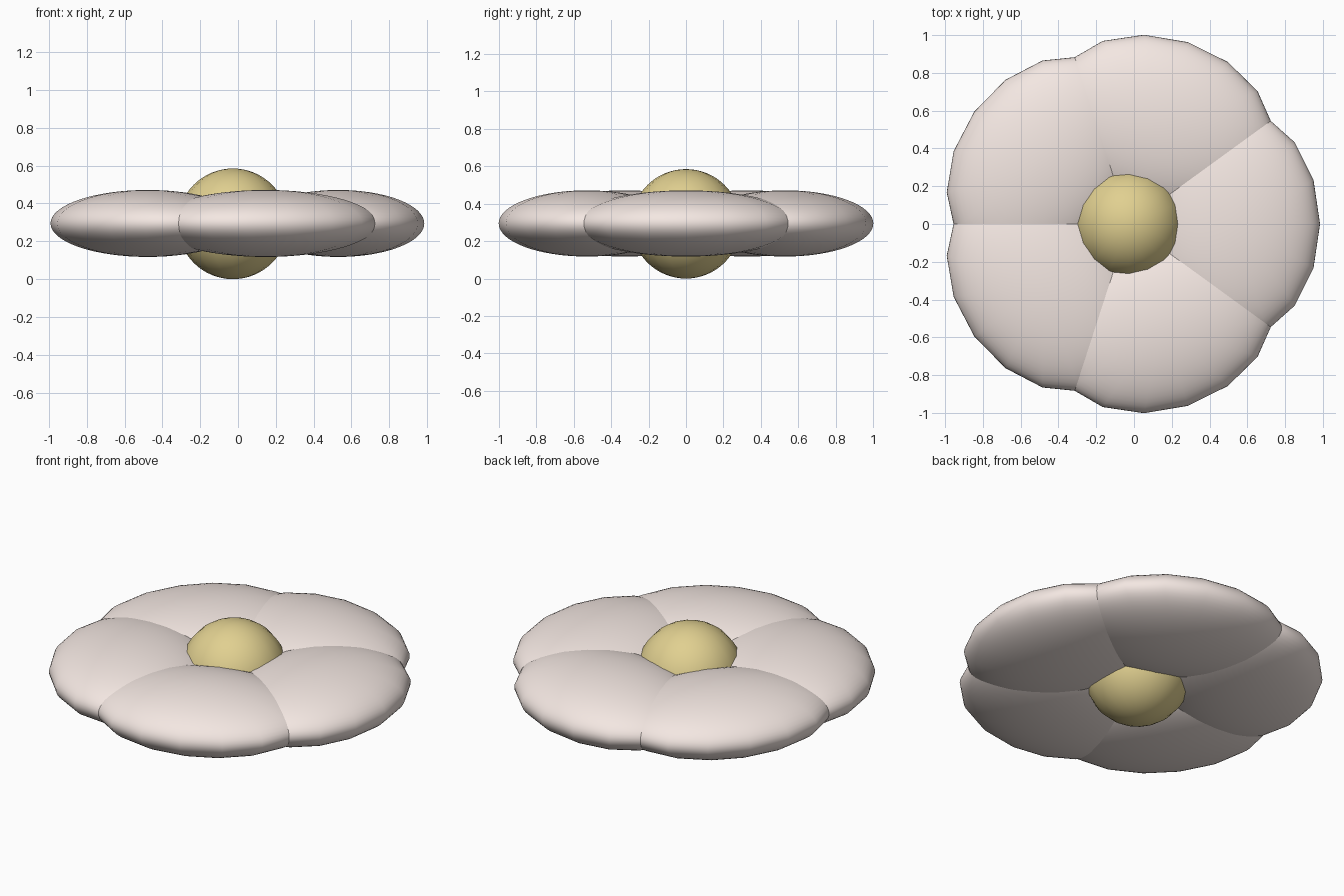
import bpy
import math

if "Cube" in bpy.data.objects:
    bpy.data.objects.remove(bpy.data.objects["Cube"])

CX, CZ = -0.027, 0.2925      # flower axis and mid height


def material(name, rgb):
    m = bpy.data.materials.new(name)
    m.diffuse_color = (*rgb, 1.0)
    m.use_nodes = True
    m.node_tree.nodes["Principled BSDF"].inputs["Base Color"].default_value = m.diffuse_color
    return m


def ellipsoid(name, loc, radii, angle, mat):
    bpy.ops.mesh.primitive_uv_sphere_add(segments=16, ring_count=32, radius=1,
                                         location=loc, rotation=(0, 0, angle))
    ob = bpy.context.object
    ob.name = name
    ob.scale = radii
    bpy.ops.object.transform_apply(location=False, rotation=False, scale=True)
    bpy.ops.object.shade_smooth()
    ob.data.materials.append(mat)
    return ob


petal_mat = material("petal_pink", (0.90, 0.80, 0.76))
centre_mat = material("centre_yellow", (0.75, 0.63, 0.28))

# Round flower centre
ellipsoid("flower_centre", (CX, 0, CZ), (0.2925, 0.2925, 0.2925), 0, centre_mat)

# Five overlapping flattened petals
for i in range(5):
    a = i * math.tau / 5
    d = 0.557
    ellipsoid(f"petal_{i + 1}", (CX + d * math.cos(a), d * math.sin(a), CZ + 0.002),
              (0.455, 0.61, 0.177), a, petal_mat)
